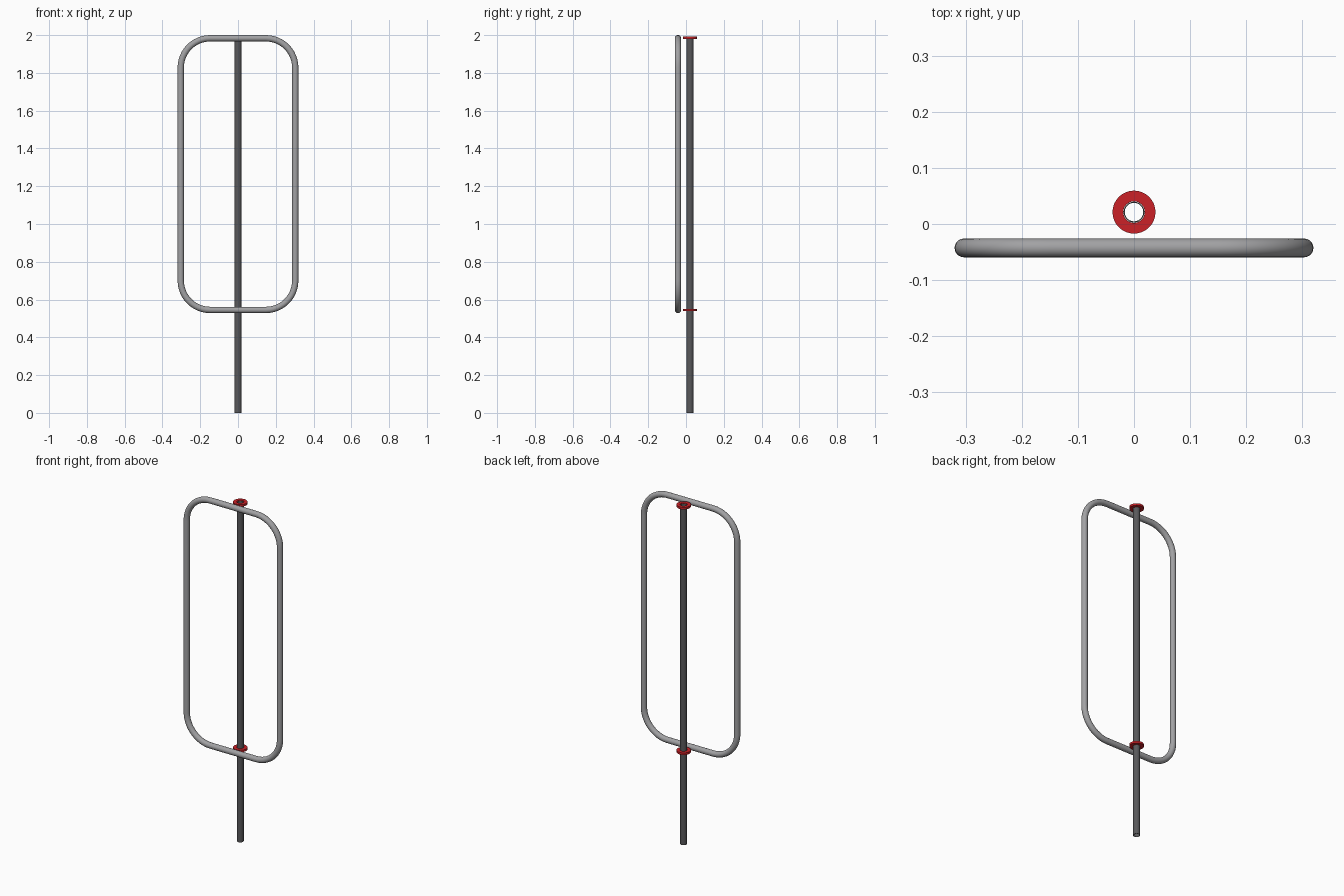
import bpy, math
from mathutils import Vector

cube = bpy.data.objects.get("Cube")
if cube:
    bpy.data.objects.remove(cube, do_unlink=True)


def material(name, rgb):
    mat = bpy.data.materials.new(name)
    mat.use_nodes = True
    mat.diffuse_color = (*rgb, 1)
    bsdf = next(n for n in mat.node_tree.nodes if n.type == 'BSDF_PRINCIPLED')
    bsdf.inputs["Base Color"].default_value = (*rgb, 1)
    return mat


light_grey = material("light grey metal", (0.36, 0.36, 0.37))
dark_grey = material("dark grey metal", (0.10, 0.10, 0.105))
red = material("red", (0.60, 0.015, 0.02))


def make_mesh(name, verts, faces, mat):
    mesh = bpy.data.meshes.new(name)
    mesh.from_pydata(verts, [], faces)
    mesh.materials.append(mat)
    obj = bpy.data.objects.new(name, mesh)
    bpy.context.scene.collection.objects.link(obj)
    bpy.ops.object.select_all(action='DESELECT')
    obj.select_set(True)
    bpy.context.view_layer.objects.active = obj
    bpy.ops.object.shade_smooth_by_angle(angle=math.radians(40))
    return obj


def loft(name, rings, mat):
    """Skin a closed series of rings, each a closed loop of points."""
    count, sides = len(rings), len(rings[0])
    verts = [p for ring in rings for p in ring]
    faces = []
    for i in range(count):
        a, b = i * sides, (i + 1) % count * sides
        for j in range(sides):
            k = (j + 1) % sides
            faces.append((a + j, a + k, b + k, b + j))
    return make_mesh(name, verts, faces, mat)


def hollow_cylinder(name, outer, inner, bottom, top, y, mat, sides=32):
    profile = [(outer, bottom), (outer, top), (inner, top), (inner, bottom)]
    rings = []
    for i in range(sides):
        a = math.tau * i / sides
        rings.append([(r * math.cos(a), y + r * math.sin(a), z) for r, z in profile][::-1])
    return loft(name, rings[::-1], mat)


# Rounded rectangular frame bent from round tube
TUBE, FRAME_Y, BEND = 0.0168, -0.0426, 0.155
HALF_X, LOW_Z, HIGH_Z = 0.303, 0.545, 2 - 0.0168
corners = [(1, HIGH_Z - BEND), (-1, HIGH_Z - BEND), (-1, LOW_Z + BEND), (1, LOW_Z + BEND)]
rings = []
for quarter, (side, cz) in enumerate(corners):
    for step in range(13):
        a = math.pi / 2 * (quarter + step / 12)
        out = Vector((math.cos(a), 0, math.sin(a)))
        centre = Vector((side * (HALF_X - BEND), FRAME_Y, cz)) + out * BEND
        ring = []
        for s in range(20):
            t = math.tau * s / 20
            ring.append(centre + TUBE * (out * math.cos(t) + Vector((0, math.sin(t), 0))))
        rings.append(ring)
loft("frame_tube", rings, light_grey)

# Hollow pole behind the frame
POLE_Y = 0.0212
hollow_cylinder("pole", 0.0185, 0.0165, 0, HIGH_Z + 0.004, POLE_Y, dark_grey)

# Flat collars around the pole, level with the frame rails
for name, z in (("lower_collar", LOW_Z), ("upper_collar", HIGH_Z + 0.003)):
    hollow_cylinder(name, 0.0383, 0.0192, z - 0.006, z + 0.006, POLE_Y, red)

# Turn every surface outward
for obj in bpy.context.scene.objects:
    if obj.type == 'MESH' and obj.name in ("frame_tube", "pole", "lower_collar", "upper_collar"):
        bpy.ops.object.select_all(action='DESELECT')
        obj.select_set(True)
        bpy.context.view_layer.objects.active = obj
        bpy.ops.object.mode_set(mode='EDIT')
        bpy.ops.mesh.select_all(action='SELECT')
        bpy.ops.mesh.normals_make_consistent(inside=False)
        bpy.ops.object.mode_set(mode='OBJECT')
